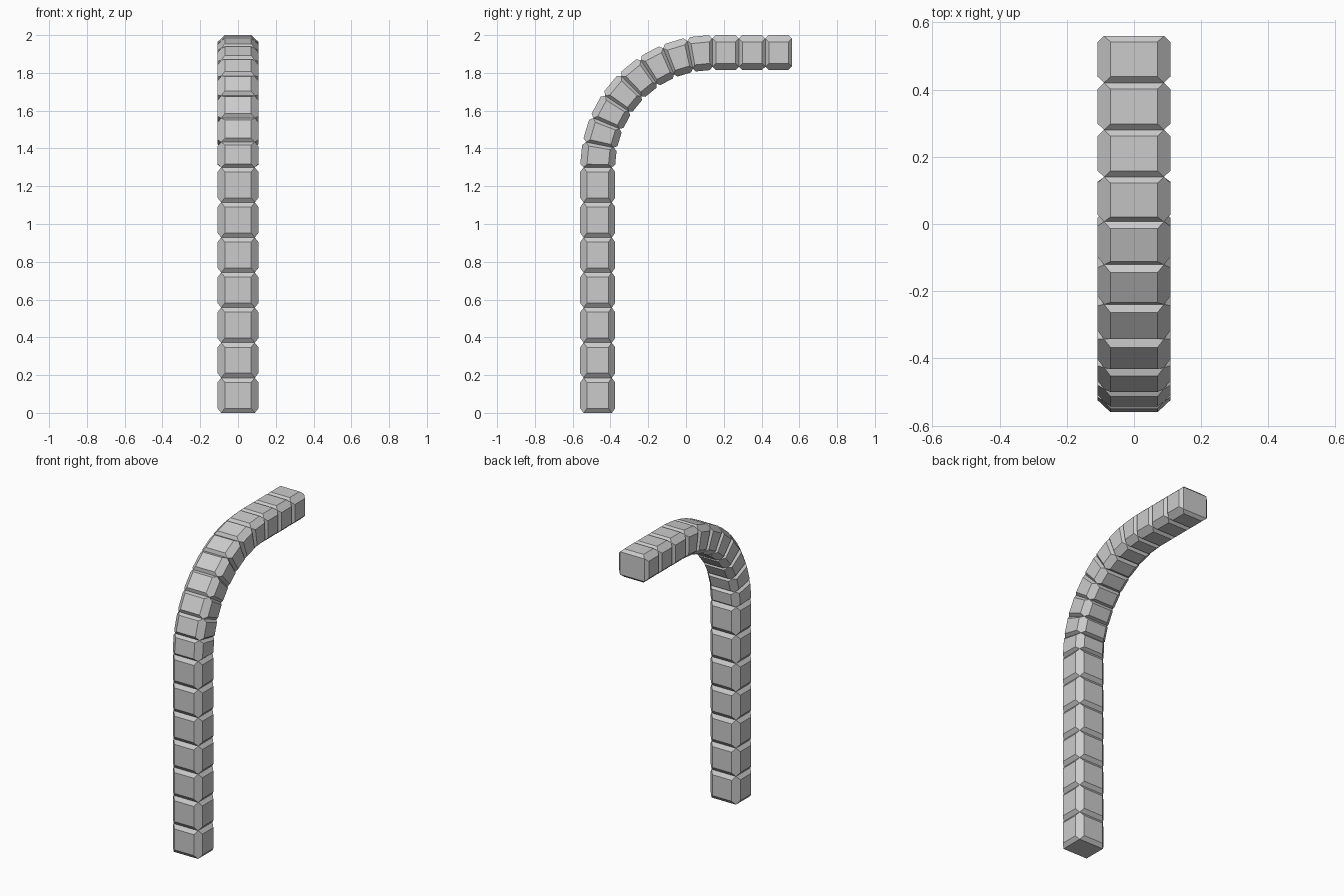
import bpy, bmesh
from math import sin, cos, pi

if "Cube" in bpy.data.objects:
    bpy.data.objects.remove(bpy.data.objects["Cube"])

HX, HY = 0.108, 0.0925      # half width and half depth of a block
CX, CY = 0.07, 0.057        # where the corner chamfers start
EX, EY = (HX + CX) / 2, (HY + CY) / 2   # square neck between blocks
BEND_Y, BEND_Z, R = 0.14, 1.30, 0.6075  # centre and radius of the bend

OCT = [(CX, HY), (HX, CY), (HX, -CY), (CX, -HY),
       (-CX, -HY), (-HX, -CY), (-HX, CY), (-CX, HY)]
NECK = [(EX, EY), (EX, -EY), (-EX, -EY), (-EX, EY)]


def at(s, x, d):
    """Point at path position s (0-7 post, 7-15 bend, 15-18 arm), d = outward."""
    if s < 7:
        return (x, BEND_Y - R - d, BEND_Z * s / 7)
    if s <= 15:
        a = (s - 7) / 8 * pi / 2
        return (x, BEND_Y - (R + d) * cos(a), BEND_Z + (R + d) * sin(a))
    return (x, BEND_Y + (s - 15) * 0.14, BEND_Z + R + d)


bm = bmesh.new()


def ring(s, pts):
    return [bm.verts.new(at(s, x, d)) for x, d in pts]


# Chain of chamfered blocks sharing square necks
N, F = 18, 0.13
neck = ring(0, NECK)
bm.faces.new(neck)
for i in range(N):
    lo, hi = ring(i + F, OCT), ring(i + 1 - F, OCT)
    top = ring(i + 1, NECK)
    for k in range(4):
        a, b = 2 * k, 2 * k + 1          # corner chamfer columns
        c = (2 * k + 2) % 8
        n = (k + 1) % 4
        bm.faces.new([neck[k], lo[b], hi[b], top[k], hi[a], lo[a]])
        bm.faces.new([lo[b], lo[c], hi[c], hi[b]])
        bm.faces.new([neck[k], neck[n], lo[c], lo[b]])
        bm.faces.new([hi[b], hi[c], top[n], top[k]])
    neck = top
bm.faces.new(neck)
bmesh.ops.recalc_face_normals(bm, faces=bm.faces)

mesh = bpy.data.meshes.new("curved_block_post")
bm.to_mesh(mesh)
bm.free()
bpy.context.collection.objects.link(bpy.data.objects.new("curved_block_post", mesh))
